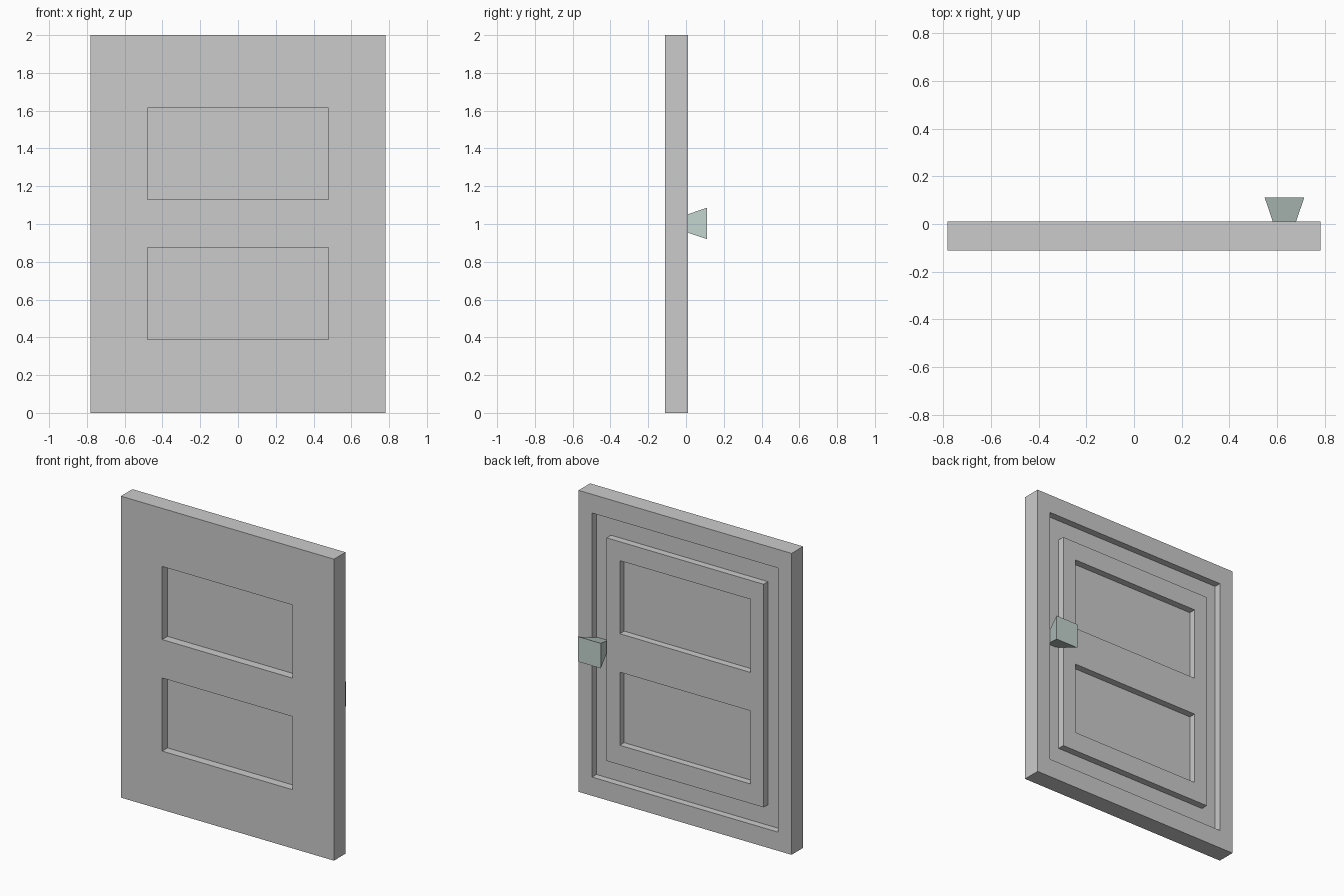
import bpy, bmesh

if "Cube" in bpy.data.objects:
    bpy.data.objects.remove(bpy.data.objects["Cube"])

FRONT, BACK = -0.111, 0.010      # door faces along y
FRONT_CUT, BACK_CUT = 0.056, 0.046


def finish(name, bm):
    bmesh.ops.recalc_face_normals(bm, faces=bm.faces)
    mesh = bpy.data.meshes.new(name)
    bm.to_mesh(mesh)
    bm.free()
    obj = bpy.data.objects.new(name, mesh)
    bpy.context.collection.objects.link(obj)
    return obj


def rect(bm, cx, cz, hx, hz, y):
    """Four vertices of a rectangle facing y."""
    return [bm.verts.new((cx + sx * hx, y, cz + sz * hz))
            for sx, sz in ((-1, -1), (1, -1), (1, 1), (-1, 1))]


def bridge(bm, a, b):
    for i in range(4):
        j = (i + 1) % 4
        bm.faces.new((a[i], a[j], b[j], b[i]))


def frustum(name, cx, cz, h0, y0, h1, y1):
    bm = bmesh.new()
    a = rect(bm, cx, cz, *h0, y0)
    b = rect(bm, cx, cz, *h1, y1)
    bm.faces.new(a)
    bm.faces.new(b)
    bridge(bm, a, b)
    return finish(name, bm)


def ring(name, cz, outer, inner, y0, y1):
    bm = bmesh.new()
    loops = [rect(bm, 0, cz, *h, y)
             for h, y in ((outer, y0), (outer, y1), (inner, y1), (inner, y0))]
    for i in range(4):
        bridge(bm, loops[i], loops[(i + 1) % 4])
    return finish(name, bm)


# Door slab
door = frustum("door_slab", 0, 1, (0.782, 1), FRONT, (0.782, 1), BACK)

# Cutters: back groove, then two panel recesses on each side
cutters = [ring("groove_cutter", 1, (0.682, 0.876), (0.576, 0.74),
                BACK - BACK_CUT, BACK + 0.1)]
panel = (0.479, 0.2425)
for cz in (0.632, 1.372):
    cutters.append(frustum("front_recess_cutter", 0, cz, panel, FRONT - 0.1,
                           panel, FRONT + FRONT_CUT))
    cutters.append(frustum("back_recess_cutter", 0, cz, panel, BACK - BACK_CUT,
                           panel, BACK + 0.1))

bpy.context.view_layer.objects.active = door
for c in cutters:
    c.hide_render = True
    mod = door.modifiers.new("cut", 'BOOLEAN')
    mod.operation = 'DIFFERENCE'
    mod.solver = 'EXACT'
    mod.object = c
    bpy.ops.object.modifier_apply(modifier=mod.name)
    bpy.data.objects.remove(c)

# Flared square knob, rooted in the groove
knob = frustum("door_knob", 0.631, 1.003, (0.033, 0.033), BACK - BACK_CUT,
               (0.083, 0.083), 0.111)
mat = bpy.data.materials.new("knob_metal")
mat.diffuse_color = (0.55, 0.66, 0.63, 1)
mat.use_nodes = True
mat.node_tree.nodes["Principled BSDF"].inputs["Base Color"].default_value = mat.diffuse_color
knob.data.materials.append(mat)
